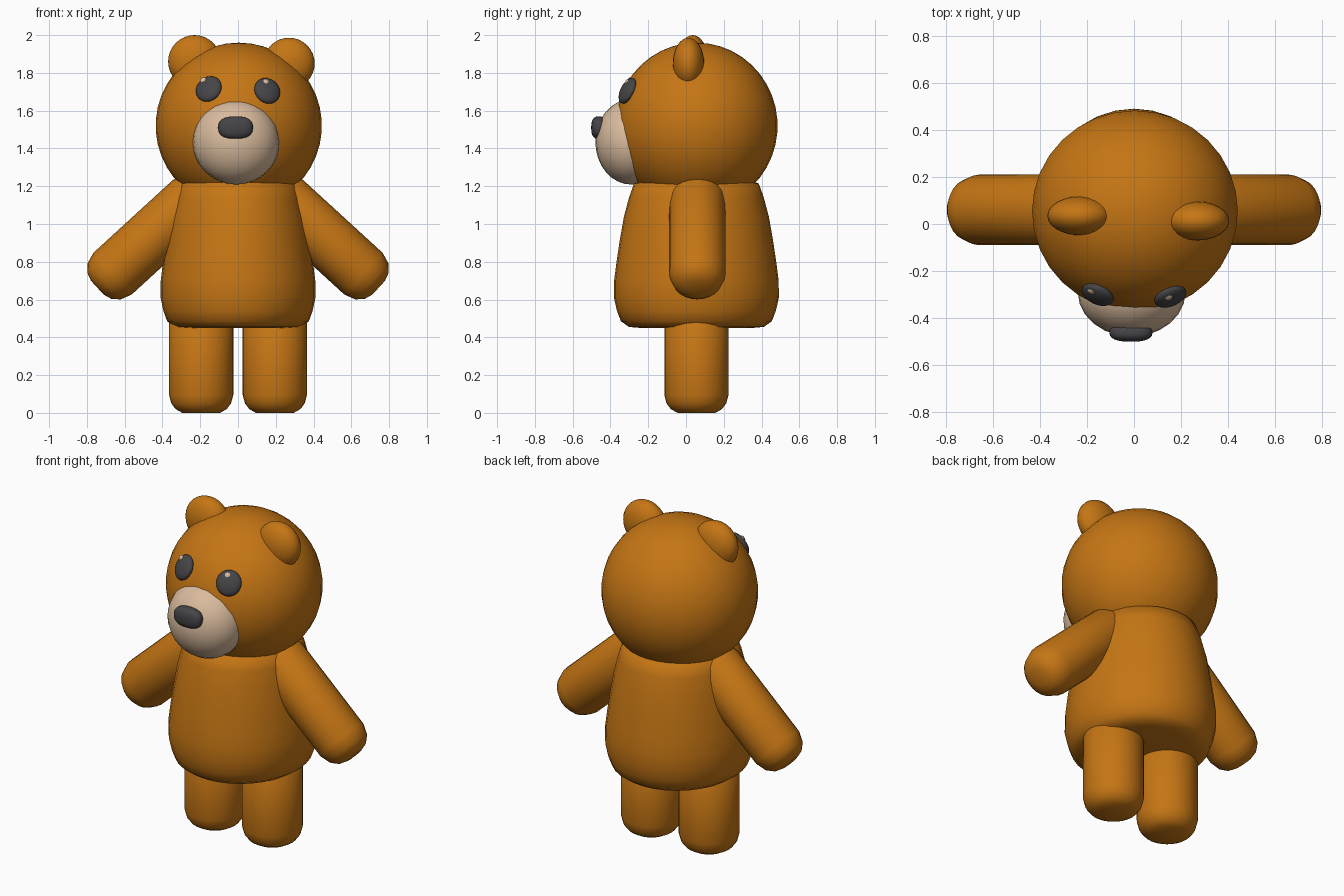
import bpy, bmesh, math
from mathutils import Vector, Matrix

if "Cube" in bpy.data.objects:
    bpy.data.objects.remove(bpy.data.objects["Cube"])


def material(name, rgb):
    m = bpy.data.materials.new(name)
    m.diffuse_color = (*rgb, 1)
    m.use_nodes = True
    m.node_tree.nodes["Principled BSDF"].inputs["Base Color"].default_value = m.diffuse_color
    return m


FUR = material("brown fur", (0.56, 0.18, 0.007))
CREAM = material("cream", (0.70, 0.50, 0.34))
DARK = material("charcoal", (0.06, 0.06, 0.065))


def finish(name, bm, mat):
    bmesh.ops.recalc_face_normals(bm, faces=bm.faces)
    mesh = bpy.data.meshes.new(name)
    bm.to_mesh(mesh)
    bm.free()
    mesh.materials.append(mat)
    ob = bpy.data.objects.new(name, mesh)
    bpy.context.collection.objects.link(ob)
    bpy.context.view_layer.objects.active = ob
    bpy.ops.object.select_all(action='DESELECT')
    ob.select_set(True)
    bpy.ops.object.shade_smooth_by_angle(angle=math.radians(60))
    return ob


def ellipsoid(name, centre, radii, mat, axis=(0, 0, 1), seg=24, square=1.0):
    """Ellipsoid whose local z points along axis; square < 1 makes it boxier."""
    bm = bmesh.new()
    bmesh.ops.create_uvsphere(bm, u_segments=seg, v_segments=max(6, seg * 2 // 3), radius=1)
    for v in bm.verts:
        v.co = Vector([math.copysign(abs(c) ** square, c) * r for c, r in zip(v.co, radii)])
    rot = Vector(axis).to_track_quat('Z', 'Y').to_matrix().to_4x4()
    bm.transform(Matrix.Translation(centre) @ rot)
    return finish(name, bm, mat)


def lathe(name, profile, matrix, mat, seg=28):
    """Closed turned shape from (radius, height) points, ends capped."""
    bm = bmesh.new()
    rings = [[bm.verts.new((r * math.cos(a), r * math.sin(a), z))
              for a in (2 * math.pi * i / seg for i in range(seg))] for r, z in profile]
    for lo, hi in zip(rings, rings[1:]):
        for i in range(seg):
            j = (i + 1) % seg
            bm.faces.new((lo[i], lo[j], hi[j], hi[i]))
    bm.faces.new(rings[0])
    bm.faces.new(rings[-1])
    bm.transform(matrix)
    return finish(name, bm, mat)


CY = 0.055  # depth of the body axis

# Torso: slightly deeper than wide
lathe("torso",
      [(0.28, 0.45), (0.335, 0.455), (0.375, 0.485), (0.395, 0.54), (0.41, 0.61), (0.409, 0.70),
       (0.397, 0.80), (0.38, 0.92), (0.36, 1.04), (0.335, 1.14), (0.31, 1.215), (0.22, 1.24)],
      Matrix.Translation((0, CY, 0)) @ Matrix.Diagonal((1.0, 1.065, 1, 1)), FUR, 32)

# Head
HEAD = Vector((0.004, CY, 1.52))
ellipsoid("head", HEAD, (0.44, 0.43, 0.44), FUR, seg=32)

# Muzzle and nose
ellipsoid("muzzle", (-0.01, -0.29, 1.435), (0.23, 0.19, 0.226), CREAM)
ellipsoid("nose", (-0.013, -0.462, 1.51), (0.092, 0.04, 0.06), DARK, square=0.8)

# Ears
ellipsoid("left_ear", (-0.23, 0.035, 1.86), (0.14, 0.083, 0.14), FUR)
ellipsoid("right_ear", (0.27, 0.013, 1.85), (0.136, 0.083, 0.136), FUR)

# Eyes lie flat on the head, each with a small glint
for side, x, z, gx in (("left", -0.155, 1.715, -0.180), ("right", 0.155, 1.705, 0.140)):
    d = Vector((x, 0, z)) - HEAD
    d.y = -math.sqrt(0.436 ** 2 - d.x ** 2 - d.z ** 2)
    n = d.normalized()
    eye = HEAD + d
    ellipsoid(side + "_eye", eye, (0.072, 0.074, 0.03), DARK, n)
    # Place the glint on the eye's outer surface
    g = Vector((gx - x, 0, 0.041))
    g.y = -(g.x * n.x + g.z * n.z) / n.y
    g = g * 0.9 + n * 0.021
    ellipsoid(side + "_glint", eye + g, (0.018, 0.018, 0.007), CREAM, n, seg=8)

# Arms and legs, mirrored across x
LIMB_TIP = [(0.10, 0.0), (0.135, 0.02), (0.158, 0.05), (0.17, 0.095)]
ARM_TIP = [(0.05, 0.0), (0.095, 0.015), (0.13, 0.05), (0.15, 0.11)]
for side, s in (("left", -1), ("right", 1)):
    lathe(side + "_leg", LIMB_TIP + [(0.17, 0.56), (0.12, 0.60)],
          Matrix.Translation((s * 0.195, CY, 0)), FUR)
    hand = Vector((s * 0.745, 0.06, 0.663))
    up = Vector((-s * 0.738, 0, 0.676))
    rot = up.to_track_quat('Z', 'Y').to_matrix().to_4x4()
    lathe(side + "_arm", ARM_TIP + [(0.15, 0.68), (0.13, 0.74), (0.08, 0.77)],
          Matrix.Translation(hand) @ rot, FUR, 24)
